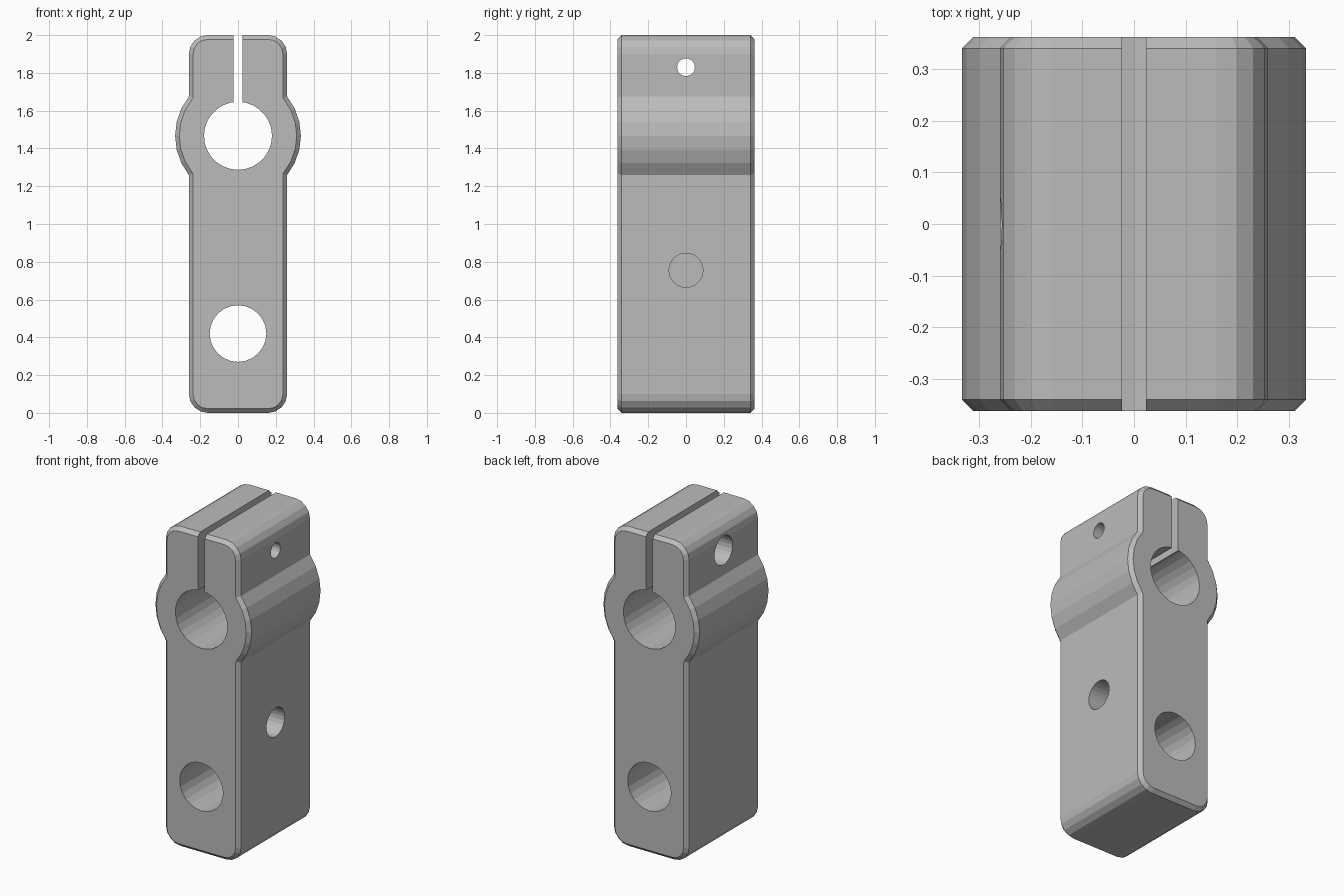
import bpy, bmesh
from math import sin, cos, acos, radians, pi
from mathutils import Matrix, Vector

cube = bpy.data.objects.get("Cube")
if cube:
    bpy.data.objects.remove(cube, do_unlink=True)

HALF_W, HALF_D, HEIGHT = 0.26, 0.3625, 2.0
CORNER, CHAMFER = 0.1, 0.022
BOSS_Z, BOSS_R = 1.467, 0.333

grey = bpy.data.materials.new("plain grey")
grey.use_nodes = True
grey.diffuse_color = (0.5, 0.5, 0.5, 1)
grey.node_tree.nodes["Principled BSDF"].inputs["Base Color"].default_value = grey.diffuse_color


def arc(cx, cz, r, start, end, steps):
    angles = [start + (end - start) * i / steps for i in range(steps + 1)]
    return [(cx + r * cos(a), cz + r * sin(a)) for a in angles]


def add_object(name, bm):
    mesh = bpy.data.meshes.new(name)
    bmesh.ops.recalc_face_normals(bm, faces=bm.faces)
    bm.to_mesh(mesh)
    bm.free()
    mesh.materials.append(grey)
    obj = bpy.data.objects.new(name, mesh)
    bpy.context.collection.objects.link(obj)
    return obj


# Outline: right half from bottom to top, then mirrored
spread = acos(HALF_W / BOSS_R)
inner = HALF_W - CORNER
right = arc(inner, CORNER, CORNER, -pi / 2, 0, 4)
right += arc(0, BOSS_Z, BOSS_R, -spread, spread, 6)
right += arc(inner, HEIGHT - CORNER, CORNER, 0, pi / 2, 4)
outline = right + [(-x, z) for x, z in reversed(right)]

# Clamp body: extruded outline with chamfered front and back rims
bm = bmesh.new()
y0 = HALF_D - CHAMFER
face = bm.faces.new([bm.verts.new((x, -y0, z)) for x, z in outline])
made = bmesh.ops.extrude_face_region(bm, geom=[face], use_keep_orig=True)["geom"]
bmesh.ops.translate(bm, vec=(0, 2 * y0, 0), verts=[v for v in made if isinstance(v, bmesh.types.BMVert)])
bmesh.ops.recalc_face_normals(bm, faces=bm.faces)
for cap in [f for f in bm.faces if len(f.verts) > 4]:
    side = 1 if cap.calc_center_median().y > 0 else -1
    bmesh.ops.inset_region(bm, faces=[cap], thickness=CHAMFER, use_even_offset=True)
    bmesh.ops.translate(bm, vec=(0, side * CHAMFER, 0), verts=cap.verts)
body = add_object("clamp_body", bm)


def cut(cutter):
    cutter.hide_render = True
    mod = body.modifiers.new(cutter.name, 'BOOLEAN')
    mod.operation, mod.solver, mod.object = 'DIFFERENCE', 'EXACT', cutter
    bpy.context.view_layer.objects.active = body
    bpy.ops.object.modifier_apply(modifier=mod.name)
    bpy.data.objects.remove(cutter, do_unlink=True)


def drill(name, start, end, radius, sides):
    start, end = Vector(start), Vector(end)
    axis = end - start
    turn = axis.to_track_quat('Z', 'Y').to_matrix().to_4x4()
    bm = bmesh.new()
    bmesh.ops.create_cone(bm, cap_ends=True, segments=sides, radius1=radius, radius2=radius,
                          depth=axis.length, matrix=Matrix.Translation((start + end) / 2) @ turn)
    cut(add_object(name, bm))


# Front-to-back bores
drill("clamp_bore", (0, -1, BOSS_Z), (0, 1, BOSS_Z), 0.18, 28)
drill("lower_bore", (0, -1, 0.42), (0, 1, 0.42), 0.15, 24)

# Clamping slot from the top into the bore
bm = bmesh.new()
bmesh.ops.create_cube(bm, size=1, matrix=Matrix.Translation((0, 0, 1.8)) @ Matrix.Diagonal((0.046, 2, 0.6, 1)))
cut(add_object("clamp_slot", bm))

# Screw hole with counterbore, and blind side hole
drill("screw_hole", (-1, 0, 1.83), (1, 0, 1.83), 0.047, 20)
drill("screw_counterbore", (-1, 0, 1.83), (-0.12, 0, 1.83), 0.09, 24)
drill("side_hole", (1, 0, 0.755), (0, 0, 0.755), 0.09, 24)

# Flat shading keeps the facets crisp
for poly in body.data.polygons:
    poly.use_smooth = False
